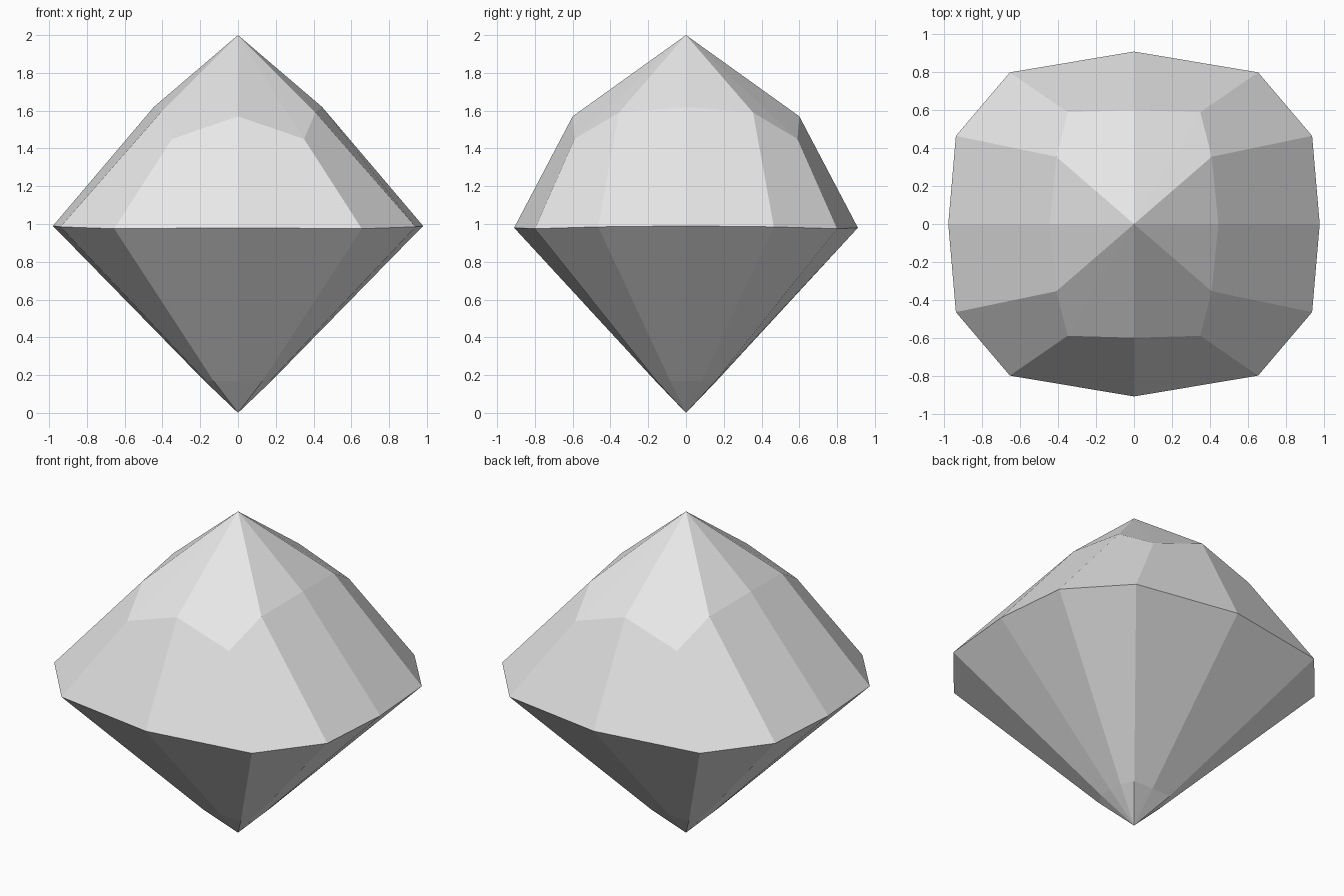
import bpy
import bmesh

cube = bpy.data.objects.get("Cube")
if cube:
    bpy.data.objects.remove(cube, do_unlink=True)

# Stone colour
grey = bpy.data.materials.new("stone_grey")
grey.use_nodes = True
colour = (0.8, 0.8, 0.8, 1)
grey.diffuse_color = colour
grey.node_tree.nodes["Principled BSDF"].inputs["Base Color"].default_value = colour


def full_ring(quarter):
    """Mirror four points (side, two corners, back) into a closed ring of twelve."""
    half = quarter + [(-x, y, z) for x, y, z in reversed(quarter[:-1])]
    return half + [(-x, -y, z) for x, y, z in half[1:-1]][:len(half) - 2]


# Quarter outlines: tip facets, girdle, crown facets
tip = [(0.178, 0, 0.17), (0.17, 0.084, 0.17), (0.13, 0.157, 0.17), (0, 0.163, 0.17)]
girdle = [(0.98, 0, 0.99), (0.94, 0.465, 0.985), (0.655, 0.8, 0.975), (0, 0.91, 0.98)]
crown = [(0.445, 0, 1.62), (0.41, 0.355, 1.59), (0.35, 0.59, 1.45), (0, 0.6, 1.57)]

bm = bmesh.new()
rings = [[bm.verts.new(p) for p in full_ring(q)] for q in (tip, girdle, crown)]
bottom = bm.verts.new((0, 0, 0))
apex = bm.verts.new((0, 0, 2))
count = len(rings[0])

for i in range(count):
    j = (i + 1) % count
    # Facets between the rings
    for low, high in zip(rings, rings[1:]):
        bm.faces.new((low[i], low[j], high[j], high[i]))
    # Facets meeting at the two points
    bm.faces.new((bottom, rings[0][j], rings[0][i]))
    bm.faces.new((apex, rings[-1][i], rings[-1][j]))

bmesh.ops.recalc_face_normals(bm, faces=bm.faces[:])
mesh = bpy.data.meshes.new("cut_gemstone")
bm.to_mesh(mesh)
bm.free()
mesh.materials.append(grey)
gem = bpy.data.objects.new("cut_gemstone", mesh)
bpy.context.collection.objects.link(gem)
